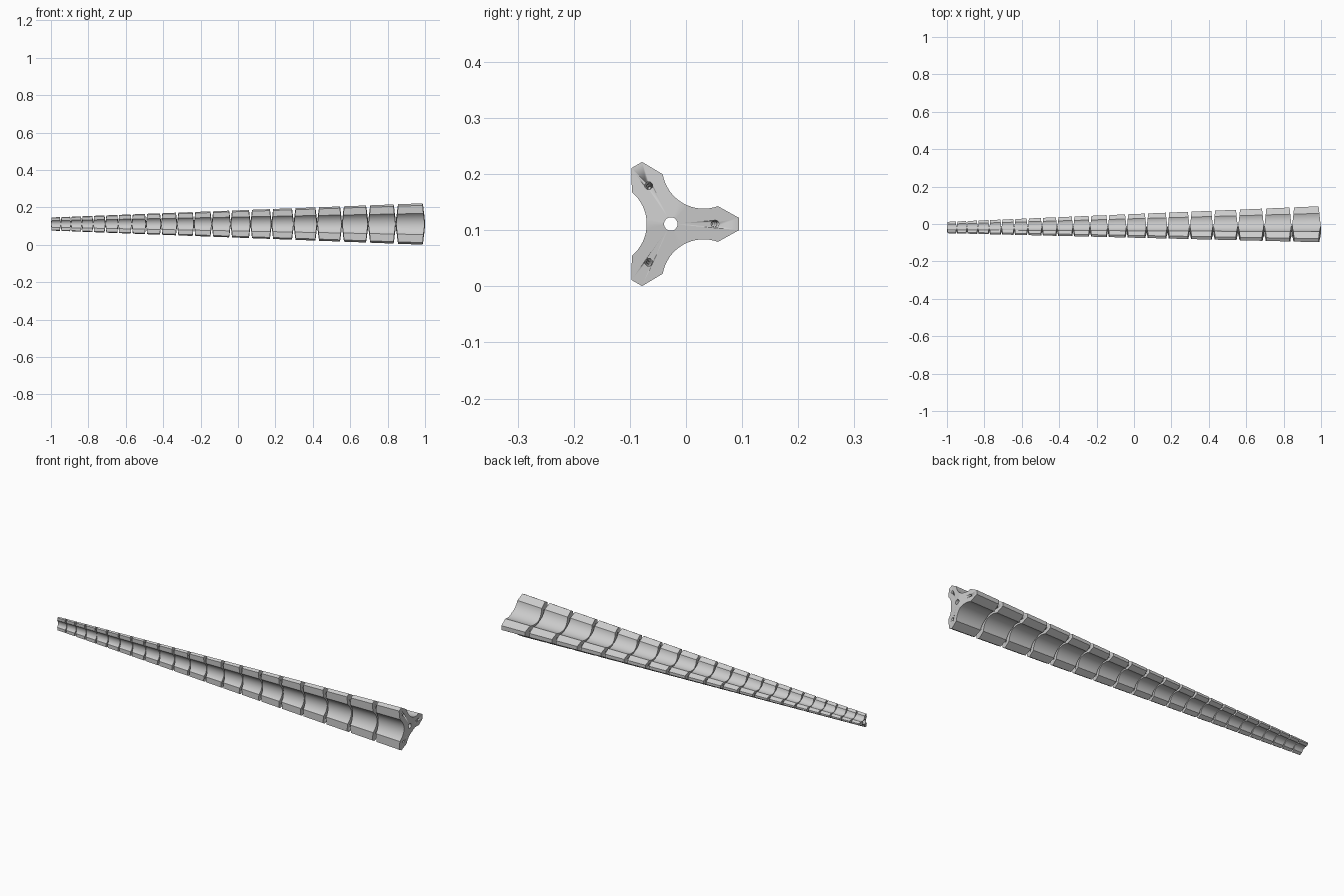
import bpy, bmesh, math
from mathutils import Vector

if "Cube" in bpy.data.objects:
    bpy.data.objects.remove(bpy.data.objects["Cube"])

CY, CZ = -0.027, 0.111       # axis of the arm
N, Q = 21, 0.9465            # segment count, length ratio between neighbours
D = 2 / (1 - Q ** N)         # distance from the wide end to the taper apex
K = 0.105                    # slope of the segment end faces
BORE = 0.012

grey = bpy.data.materials.new("light_grey")
grey.diffuse_color = (0.6, 0.6, 0.6, 1)
grey.use_nodes = True
grey.node_tree.nodes["Principled BSDF"].inputs["Base Color"].default_value = grey.diffuse_color


def scale_at(x):
    return (D - 1 + x) / D


def finish(name, bm):
    bmesh.ops.recalc_face_normals(bm, faces=bm.faces)
    me = bpy.data.meshes.new(name)
    bm.to_mesh(me)
    bm.free()
    me.materials.append(grey)
    ob = bpy.data.objects.new(name, me)
    bpy.context.collection.objects.link(ob)
    bpy.ops.object.select_all(action='DESELECT')
    ob.select_set(True)
    bpy.context.view_layer.objects.active = ob
    bpy.ops.object.shade_smooth_by_angle(angle=math.radians(30))
    return ob


# Three-lobed profile: blunt tip, shoulders, then a concave arc to the next lobe
def make_profile():
    pts = []
    axis = math.radians(60)
    c, rho = 0.1169, 0.0739
    half = math.atan2(0.0568, c - 0.0697)
    steps = 16
    for lobe in range(3):
        turn = lobe * math.tau / 3
        part = [(0.122, -0.011), (0.122, 0.011)]
        for i in range(steps + 1):
            a = axis + math.pi + half * (1 - 2 * i / steps)
            part.append((c * math.cos(axis) + rho * math.cos(a),
                         c * math.sin(axis) + rho * math.sin(a)))
        for u, v in part:
            pts.append(Vector((u * math.cos(turn) - v * math.sin(turn),
                               u * math.sin(turn) + v * math.cos(turn))))
    return pts


profile = make_profile()


def along_lobe(p):
    """Distance of a point along the axis of its nearest lobe."""
    return max(p.x * math.cos(i * math.tau / 3) + p.y * math.sin(i * math.tau / 3)
               for i in range(3))


# Cutter: three cable channels converging with the taper
bm = bmesh.new()
for lobe in range(3):
    a = lobe * math.tau / 3
    rings = []
    for x, r in ((-1.05, 0.0032), (1.05, 0.007)):
        d = 0.079 * scale_at(x)
        rings.append([bm.verts.new((x,
                                    CY + d * math.cos(a) + r * math.cos(j * math.tau / 16),
                                    CZ + d * math.sin(a) + r * math.sin(j * math.tau / 16)))
                      for j in range(16)])
    for j in range(16):
        k = (j + 1) % 16
        bm.faces.new((rings[0][j], rings[0][k], rings[1][k], rings[1][j]))
    bm.faces.new(rings[0])
    bm.faces.new(rings[1])
cutter = finish("cable_channel_cutter", bm)
cutter.hide_render = True
cutter.hide_viewport = True
cutter.display_type = 'WIRE'


# Segments: tapered blocks whose end faces slope back along each lobe
def make_segment(index, x_left, x_right):
    bm = bmesh.new()
    rings = []
    for x0, side in ((x_left, 1), (x_right, -1)):
        outer, inner = [], []
        for p in profile:
            x = x0 + side * K * along_lobe(p) * scale_at(x0)
            q = p * scale_at(x)
            outer.append(bm.verts.new((x, CY + q.x, CZ + q.y)))
            b = p.normalized() * BORE
            inner.append(bm.verts.new((x0 + side * K * along_lobe(b), CY + b.x, CZ + b.y)))
        rings += [outer, inner]
    lo, li, ro, ri = rings
    n = len(profile)
    for i in range(n):
        j = (i + 1) % n
        for a, b in ((lo, ro), (ro, ri), (ri, li), (li, lo)):
            bm.faces.new((a[i], a[j], b[j], b[i]))
    ob = finish("segment_%02d" % index, bm)
    mod = ob.modifiers.new("cable_channels", 'BOOLEAN')
    mod.operation = 'DIFFERENCE'
    mod.solver = 'EXACT'
    mod.object = cutter


for i in range(N):
    make_segment(i + 1, 1 - D * (1 - Q ** (i + 1)), 1 - D * (1 - Q ** i))

# Flexible core that joins the segments across the gaps
bm = bmesh.new()
ends = [[bm.verts.new((x, CY + r * math.cos(j * math.tau / 32), CZ + r * math.sin(j * math.tau / 32)))
         for j in range(32)] for x, r in ((-0.997, 0.013), (0.997, 0.0155))]
for j in range(32):
    k = (j + 1) % 32
    bm.faces.new((ends[0][j], ends[0][k], ends[1][k], ends[1][j]))
finish("flexible_core", bm)
